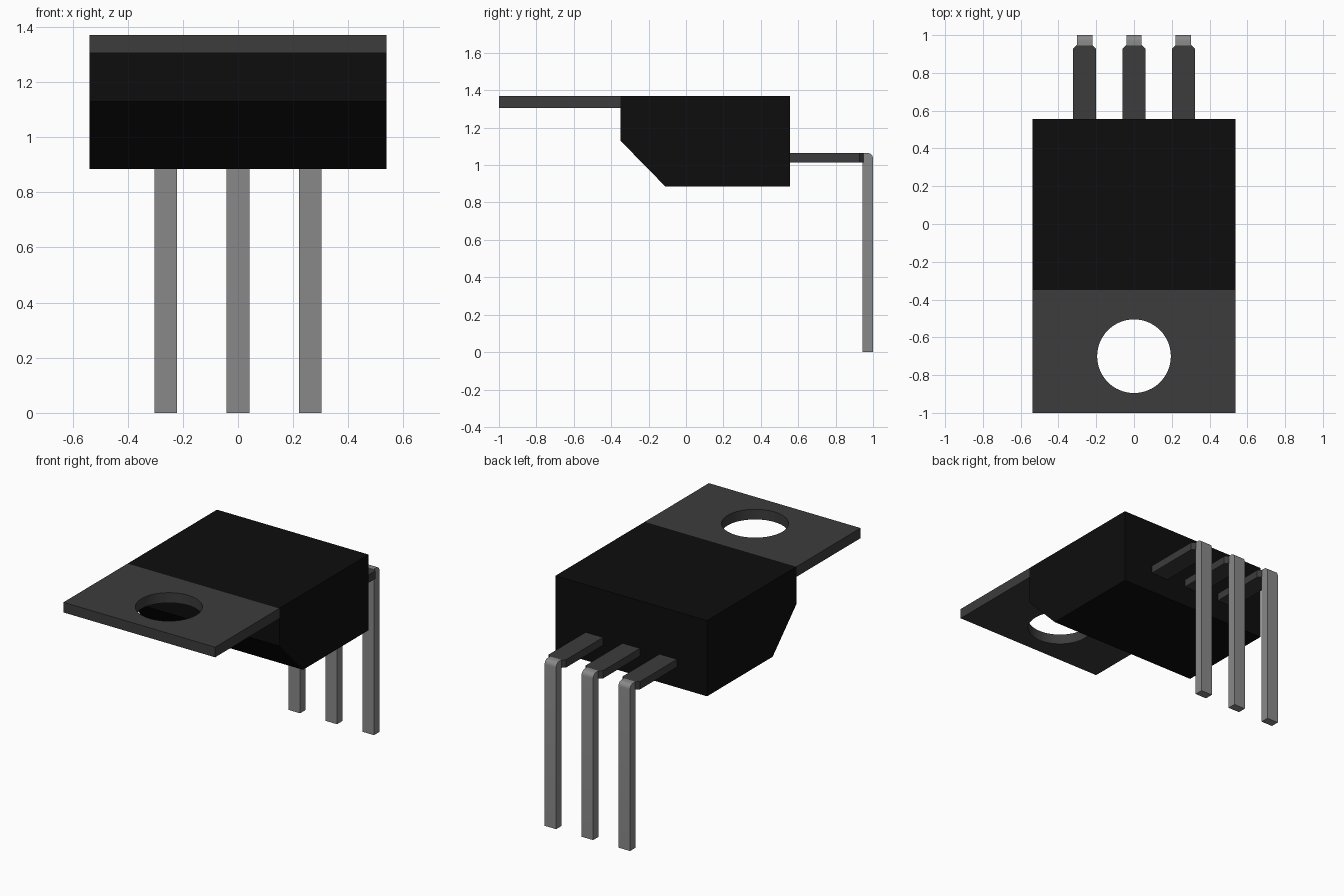
import bpy
import bmesh
from math import sin, cos, pi
from mathutils import Vector

if "Cube" in bpy.data.objects:
    bpy.data.objects.remove(bpy.data.objects["Cube"], do_unlink=True)


def material(name, value):
    mat = bpy.data.materials.new(name)
    mat.use_nodes = True
    colour = (value, value, value, 1)
    mat.diffuse_color = colour
    bsdf = mat.node_tree.nodes["Principled BSDF"]
    bsdf.inputs["Base Color"].default_value = colour
    bsdf.inputs["Roughness"].default_value = 0.6
    return mat


black = material("black plastic", 0.004)
dark = material("dark metal", 0.045)
grey = material("grey tinned metal", 0.25)


def prism(name, profile, depth, mat):
    """Extrude a closed 3D outline along a depth vector."""
    bm = bmesh.new()
    face = bm.faces.new([bm.verts.new(p) for p in profile])
    result = bmesh.ops.extrude_face_region(bm, geom=[face])
    verts = [g for g in result["geom"] if isinstance(g, bmesh.types.BMVert)]
    bmesh.ops.translate(bm, verts=verts, vec=Vector(depth))
    bmesh.ops.recalc_face_normals(bm, faces=bm.faces)
    mesh = bpy.data.meshes.new(name)
    bm.to_mesh(mesh)
    bm.free()
    mesh.materials.append(mat)
    obj = bpy.data.objects.new(name, mesh)
    bpy.context.collection.objects.link(obj)
    return obj


def smooth(obj):
    bpy.ops.object.select_all(action="DESELECT")
    obj.select_set(True)
    bpy.context.view_layer.objects.active = obj
    bpy.ops.object.shade_smooth_by_angle(angle=pi / 6)


HALF = 0.538
TOP = 1.37
TAB_LOW = 1.305

# Moulded body with a sloped lower front edge
side = [(-0.35, TOP), (0.555, TOP), (0.555, 0.885), (-0.11, 0.885), (-0.35, 1.13)]
prism("body", [(-HALF, y, z) for y, z in side], (2 * HALF, 0, 0), black)

# Mounting tab with a round hole
corners = [(-HALF, -1), (HALF, -1), (HALF, -0.35), (-HALF, -0.35)]
tab = prism("mounting_tab", [(x, y, TAB_LOW) for x, y in corners],
            (0, 0, TOP - TAB_LOW), dark)
ring = [2 * pi * i / 64 for i in range(64)]
cutter = prism("hole_cutter", [(0.195 * cos(a), 0.195 * sin(a) - 0.7, 1.2) for a in ring],
               (0, 0, 0.3), dark)
cutter.hide_render = True
hole = tab.modifiers.new("hole", "BOOLEAN")
hole.operation = "DIFFERENCE"
hole.solver = "EXACT"
hole.object = cutter
smooth(tab)
bpy.context.view_layer.objects.active = tab
bpy.ops.object.modifier_apply(modifier=hole.name)
bpy.data.objects.remove(cutter, do_unlink=True)

# Three leads: a wide shoulder, then a narrow pin bent down
LOW, HIGH, BEND = 1.015, 1.065, 0.03
WIDE, NARROW = 0.062, 0.041
arc = [pi / 2 * i / 6 for i in range(7)]
pin_side = [(0.945, 0), (0.945, HIGH)]
pin_side += [(1 - BEND + BEND * sin(a), HIGH - BEND + BEND * cos(a)) for a in arc]
pin_side += [(1, 0)]
shoulder_half = [(WIDE, 0.54), (WIDE, 0.928), (NARROW, 0.948)]
shoulder = shoulder_half + [(-x, y) for x, y in reversed(shoulder_half)]

for label, cx in (("right", -0.262), ("middle", 0), ("left", 0.262)):
    prism(label + "_lead_shoulder", [(cx + x, y, LOW) for x, y in shoulder],
          (0, 0, HIGH - LOW), dark)
    pin = prism(label + "_lead_pin", [(cx - NARROW, y, z) for y, z in pin_side],
                (2 * NARROW, 0, 0), grey)
    smooth(pin)
